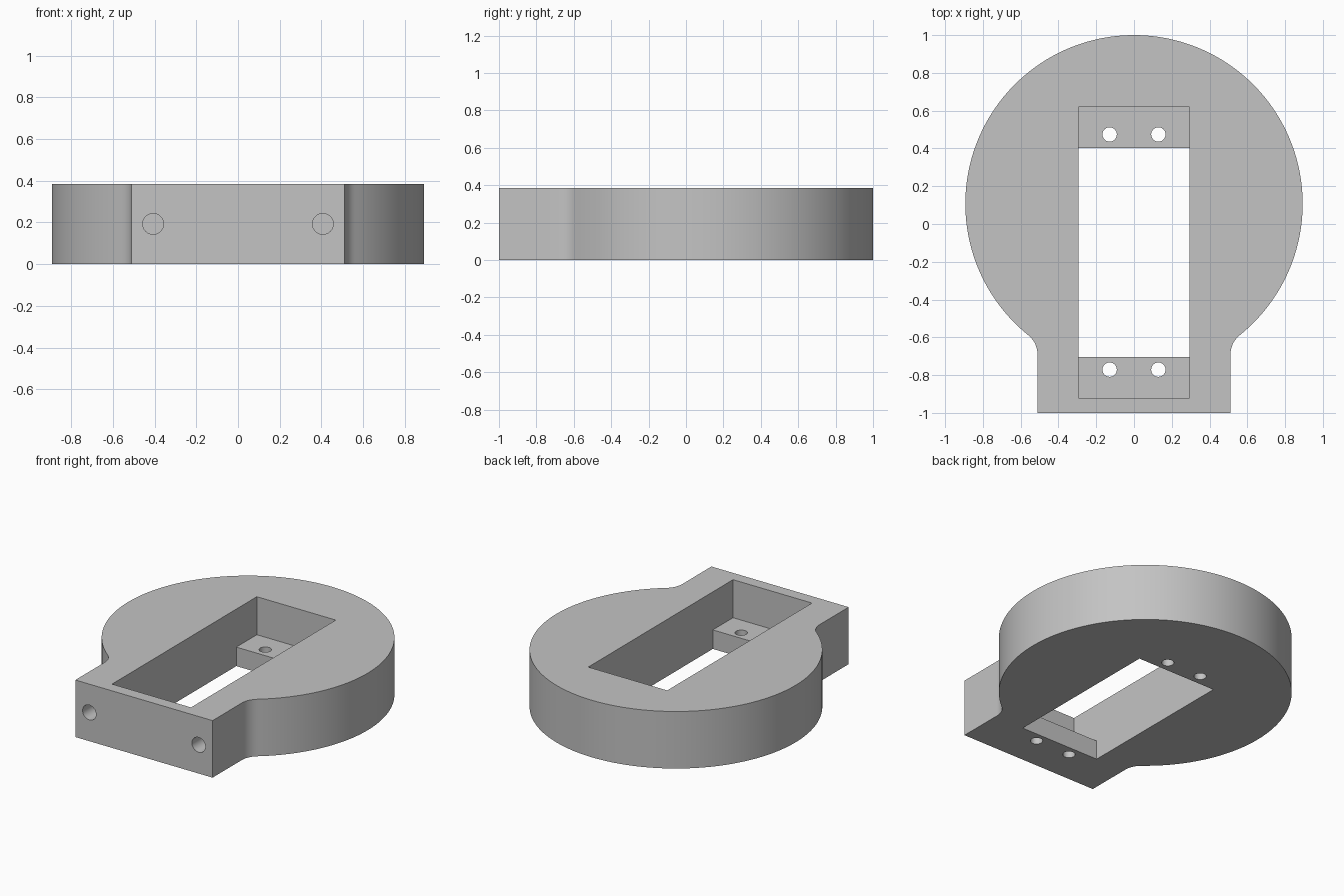
import bpy, bmesh, math
from mathutils import Matrix

if "Cube" in bpy.data.objects:
    bpy.data.objects.remove(bpy.data.objects["Cube"])

HEIGHT = 0.384
R, CY = 0.893, 0.107          # round body radius and centre
NECK = 0.511                  # half width of the neck block
FILLET_Y = -0.69              # height where the neck fillet begins
LEDGE = 0.128                 # thickness of the screw ledges

grey = bpy.data.materials.new("light grey")
grey.diffuse_color = (0.55, 0.55, 0.55, 1)
grey.use_nodes = True
grey.node_tree.nodes["Principled BSDF"].inputs["Base Color"].default_value = grey.diffuse_color


def finish(bm, name):
    bmesh.ops.recalc_face_normals(bm, faces=bm.faces)
    mesh = bpy.data.meshes.new(name)
    bm.to_mesh(mesh)
    bm.free()
    obj = bpy.data.objects.new(name, mesh)
    mesh.materials.append(grey)
    bpy.context.collection.objects.link(obj)
    return obj


def prism(name, outline, z0, z1):
    bm = bmesh.new()
    face = bm.faces.new([bm.verts.new((x, y, z0)) for x, y in outline])
    ext = bmesh.ops.extrude_face_region(bm, geom=[face])
    top = [v for v in ext["geom"] if isinstance(v, bmesh.types.BMVert)]
    bmesh.ops.translate(bm, verts=top, vec=(0, 0, z1 - z0))
    return finish(bm, name)


def box(name, hx, y0, y1, z0, z1):
    return prism(name, [(-hx, y0), (hx, y0), (hx, y1), (-hx, y1)], z0, z1)


def rod(name, loc, radius, depth, along_y=False):
    bm = bmesh.new()
    rot = Matrix.Rotation(math.pi / 2, 4, 'X') if along_y else Matrix()
    bmesh.ops.create_cone(bm, cap_ends=True, segments=40, radius1=radius,
                          radius2=radius, depth=depth,
                          matrix=Matrix.Translation(loc) @ rot)
    return finish(bm, name)


# Right half of the outline: neck, concave fillet, then the round body
dy = CY - FILLET_Y
fr = (NECK**2 + dy**2 - R**2) / (2 * (R - NECK))
fx = NECK + fr
touch = math.atan2(dy, -fx)               # fillet centre towards body centre
half = [(NECK, -1.0)]
for i in range(11):
    a = math.pi + (touch - math.pi) * i / 10
    half.append((fx + fr * math.cos(a), FILLET_Y + fr * math.sin(a)))
start = touch - math.pi
for i in range(1, 73):
    a = start + (math.pi / 2 - start) * i / 72
    half.append((R * math.cos(a), CY + R * math.sin(a)))
outline = half + [(-x, y) for x, y in reversed(half[:-1])]
body = prism("servo_mount_body", outline, 0, HEIGHT)

# Stepped pocket, ledge screw holes and blind holes in the neck front
cutters = [
    box("pocket_cutter", 0.294, -0.92, 0.62, LEDGE, HEIGHT + 0.1),
    box("opening_cutter", 0.294, -0.705, 0.402, -0.1, LEDGE + 0.1),
]
for s in (-1, 1):
    for y in (0.474, -0.771):
        cutters.append(rod("screw_hole_cutter", (s * 0.129, y, 0.05), 0.038, 0.3))
    cutters.append(rod("front_hole_cutter", (s * 0.407, -1.0, 0.193), 0.05, 0.8, True))

bpy.context.view_layer.objects.active = body
body.select_set(True)
for c in cutters:
    mod = body.modifiers.new("cut", 'BOOLEAN')
    mod.operation, mod.solver, mod.object = 'DIFFERENCE', 'EXACT', c
    bpy.ops.object.modifier_apply(modifier=mod.name)
    bpy.data.objects.remove(c)

bpy.ops.object.shade_smooth_by_angle(angle=math.radians(30))
